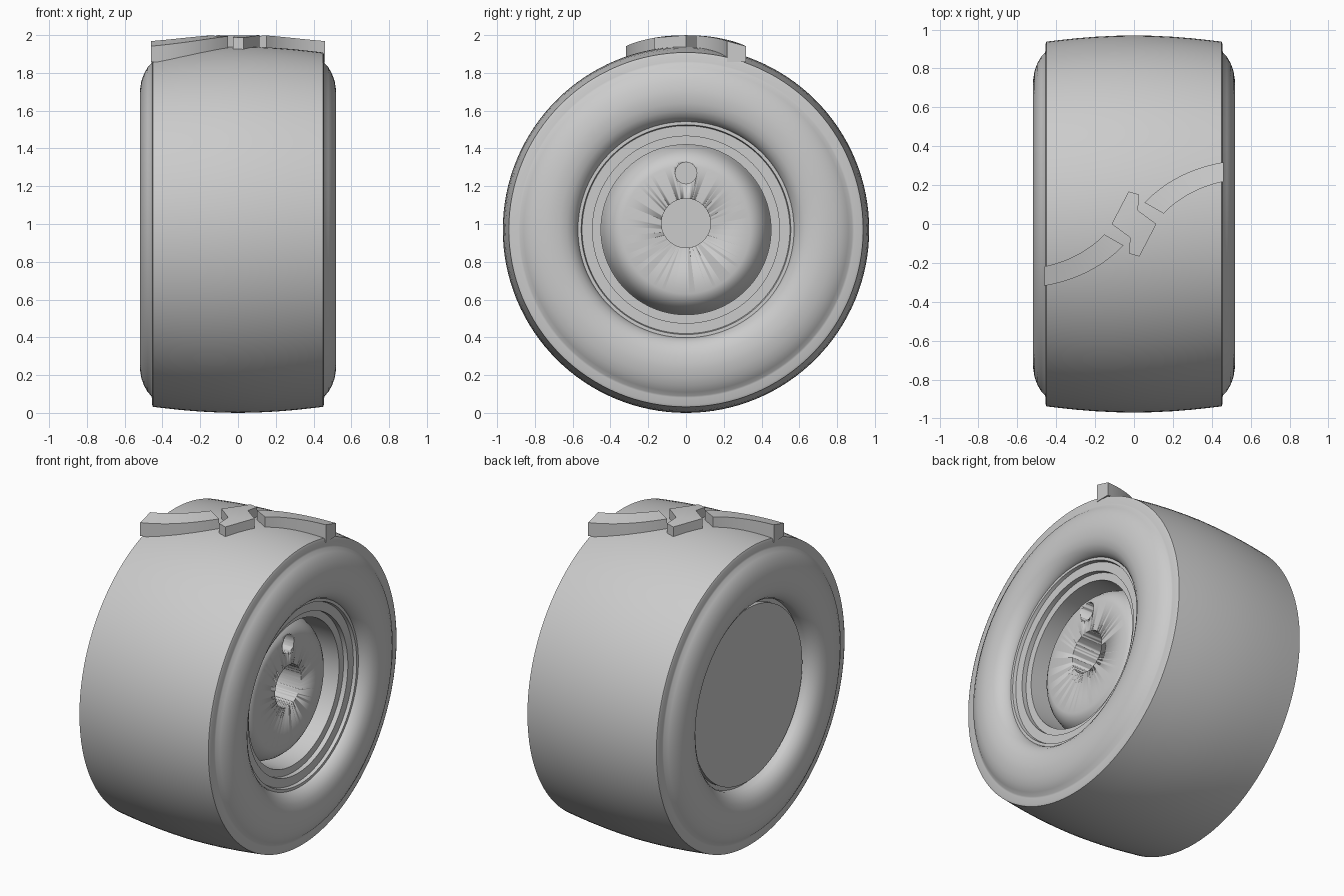
import bpy, bmesh, math
from mathutils import Vector

if "Cube" in bpy.data.objects:
    bpy.data.objects.remove(bpy.data.objects["Cube"])

CZ = 0.97          # axle height
SEG = 128

grey = bpy.data.materials.new("plain grey")
grey.diffuse_color = (0.6, 0.6, 0.6, 1)
grey.use_nodes = True
grey.node_tree.nodes["Principled BSDF"].inputs["Base Color"].default_value = grey.diffuse_color


def finish(name, bm, angle=30):
    bmesh.ops.remove_doubles(bm, verts=bm.verts, dist=1e-5)
    bmesh.ops.recalc_face_normals(bm, faces=bm.faces)
    me = bpy.data.meshes.new(name)
    bm.to_mesh(me)
    bm.free()
    ob = bpy.data.objects.new(name, me)
    bpy.context.collection.objects.link(ob)
    me.materials.append(grey)
    select(ob)
    bpy.ops.object.shade_smooth_by_angle(angle=math.radians(angle))
    return ob


def select(ob):
    bpy.ops.object.select_all(action='DESELECT')
    ob.select_set(True)
    bpy.context.view_layer.objects.active = ob


def lathe(name, profile, closed):
    """Revolve (x, radius) points about the axle."""
    bm = bmesh.new()
    vs = [bm.verts.new((x, 0, CZ + r)) for x, r in profile]
    pairs = list(zip(vs, vs[1:])) + ([(vs[-1], vs[0])] if closed else [])
    es = [bm.edges.new(p) for p in pairs]
    bmesh.ops.spin(bm, geom=vs + es, cent=(0, 0, CZ), axis=(1, 0, 0),
                   angle=2 * math.pi, steps=SEG, use_duplicate=False)
    bmesh.ops.dissolve_degenerate(bm, dist=1e-5, edges=bm.edges)
    return finish(name, bm)


# Tyre: half profile from bead to crown, mirrored for the other side
half = [(.38, .57), (.44, .572), (.46, .58), (.485, .60), (.505, .63),
        (.516, .67), (.52, .71), (.519, .74), (.512, .785), (.498, .825),
        (.478, .86), (.459, .88), (.456, .89), (.456, .925), (.45, .938),
        (.40, .944), (.30, .955), (.20, .963), (.10, .968), (0, .97)]
lathe("tyre", half + [(-x, r) for x, r in reversed(half[:-1])], True)

# Rim: stepped lip and domed hub on one side, flat disc on the other
rim = [(.35, 0), (.35, .34), (.342, .365), (.325, .39), (.295, .415),
       (.25, .435), (.20, .45), (.39, .45), (.39, .495), (.42, .495),
       (.42, .55), (.44, .555), (.44, .572), (-.38, .572), (-.40, .572),
       (-.40, .545), (-.43, .545), (-.43, 0)]
hub = lathe("rim", rim, False)


# Axle bore and small pin hole
def bore(name, z, radius, x0):
    bm = bmesh.new()
    bmesh.ops.create_cone(bm, cap_ends=True, segments=48, radius1=radius,
                          radius2=radius, depth=.5 - x0)
    cutter = finish(name, bm)
    cutter.rotation_euler = (0, math.pi / 2, 0)
    cutter.location = ((.5 + x0) / 2, 0, z)
    mod = hub.modifiers.new(name, 'BOOLEAN')
    mod.operation = 'DIFFERENCE'
    mod.solver = 'EXACT'
    mod.object = cutter
    select(hub)
    bpy.ops.object.modifier_apply(modifier=name)
    bpy.data.objects.remove(cutter)


bore("axle_bore", 1.005, .13, -.25)
bore("pin_hole", 1.27, .057, 0.0)


# Tread lugs: plan outlines raised to a curved outer surface
def top_z(x, y):
    r = 1.03 - .008 * (x / .46) ** 2
    return CZ + math.sqrt(r * r - y * y)


def arc(a, m, b, n=14):
    """Points on a quadratic curve through a, m, b."""
    a, m, b = Vector(a), Vector(m), Vector(b)
    c = 2 * m - (a + b) / 2
    return [a * (1 - t) ** 2 + c * 2 * t * (1 - t) + b * t * t
            for t in (i / n for i in range(n + 1))]


def lug(name, side_a, side_b, base):
    """Join two matching side lines into a raised block."""
    bm = bmesh.new()
    cols = [[bm.verts.new((p[0], p[1], z)) for p, z in
             ((a, top_z(*a)), (b, top_z(*b)), (b, base), (a, base))]
            for a, b in zip(side_a, side_b)]
    for c, d in zip(cols, cols[1:]):
        for i in range(4):
            j = (i + 1) % 4
            bm.faces.new((c[i], c[j], d[j], d[i]))
    bm.faces.new(cols[0])
    bm.faces.new(cols[-1])
    return finish(name, bm)


upper = arc((.054, .11), (.234, .244), (.46, .318))
lower = arc((.152, .054), (.29, .157), (.46, .218))
for name, s in (("right_lug", 1), ("left_lug", -1)):
    lug(name, [p * s for p in upper], [p * s for p in lower], 1.858)

# Centre lug: zigzag outline with half-turn symmetry
turn = [(-.115, .0), (-.028, .167), (.026, .152), (.02, .07)]
outline = turn + [(-x, -y) for x, y in turn]
bm = bmesh.new()
low = [bm.verts.new((x, y, 1.88)) for x, y in outline]
high = [bm.verts.new((x, y, top_z(x, y))) for x, y in outline]
for i in range(len(low)):
    j = (i + 1) % len(low)
    bm.faces.new((low[i], low[j], high[j], high[i]))
bm.faces.new(low)
tops = [bm.faces.new(high)]
bmesh.ops.triangulate(bm, faces=tops)
finish("centre_lug", bm)
